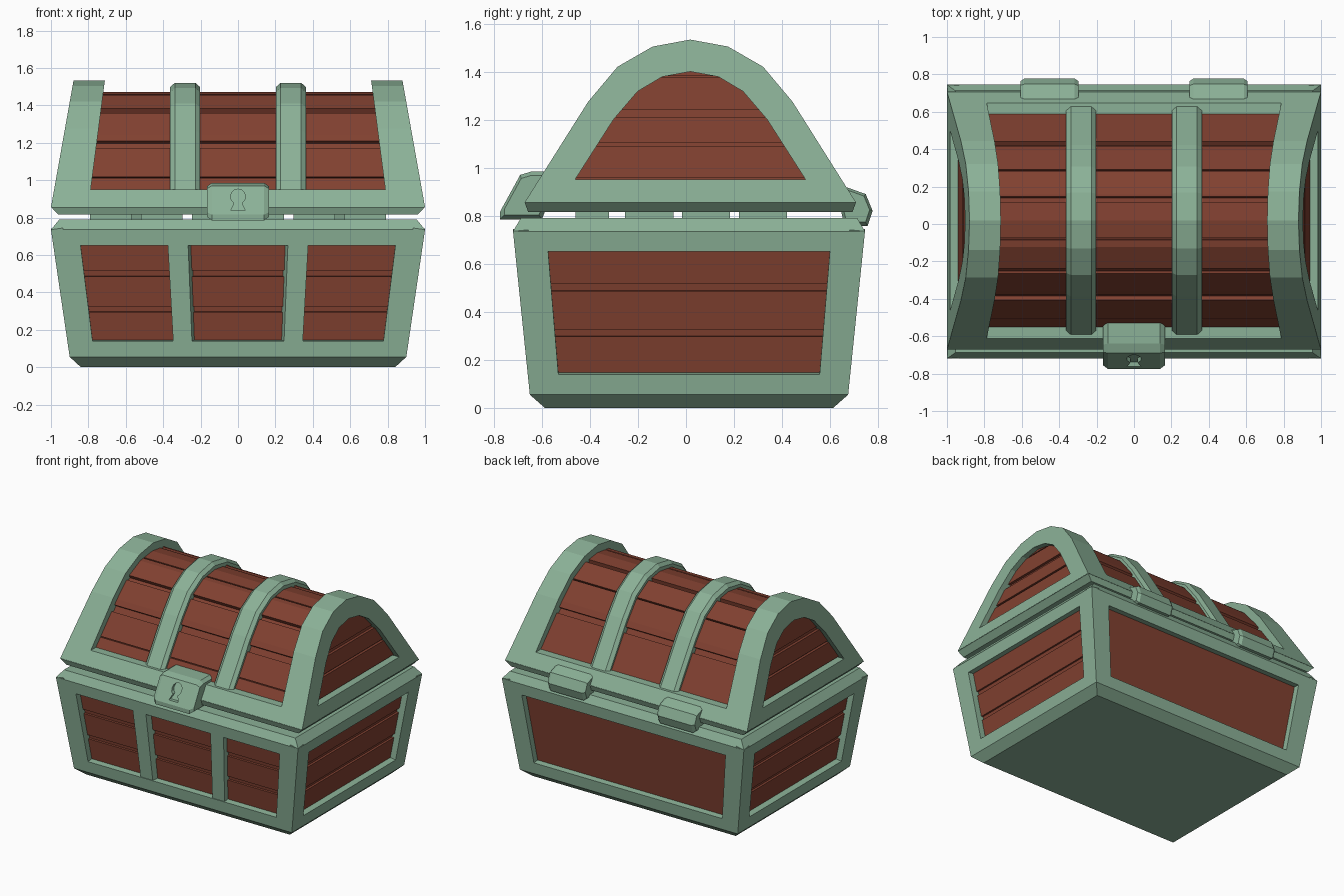
import bpy, bmesh, math
from mathutils import Vector

if "Cube" in bpy.data.objects:
    bpy.data.objects.remove(bpy.data.objects["Cube"])


def material(name, rgb):
    m = bpy.data.materials.new(name)
    m.use_nodes = True
    m.diffuse_color = (*rgb, 1)
    m.node_tree.nodes["Principled BSDF"].inputs["Base Color"].default_value = (*rgb, 1)
    return m


GREEN = material("sage green", (0.26, 0.44, 0.31))
RED = material("red wood", (0.22, 0.052, 0.03))


def loft(name, loops, mat, cyclic=False):
    """Join equal closed loops in order; cap the ends, or close into a ring."""
    bm = bmesh.new()
    rows = [[bm.verts.new(p) for p in loop] for loop in loops]
    n = len(rows[0])
    pairs = list(zip(rows, rows[1:]))
    if cyclic:
        pairs.append((rows[-1], rows[0]))
    else:
        bm.faces.new(rows[0])
        bm.faces.new(rows[-1])
    for a, b in pairs:
        for i in range(n):
            j = (i + 1) % n
            bm.faces.new((a[i], a[j], b[j], b[i]))
    bmesh.ops.recalc_face_normals(bm, faces=bm.faces)
    mesh = bpy.data.meshes.new(name)
    bm.to_mesh(mesh)
    bm.free()
    mesh.materials.append(mat)
    obj = bpy.data.objects.new(name, mesh)
    bpy.context.collection.objects.link(obj)
    return obj


def along_x(pts, x):
    """Place a (y, z) profile at x, a number or a function of z."""
    return [(x(z) if callable(x) else x, y, z) for y, z in pts]


def shrink(pts, k, centre):
    return [tuple(c + (p - c) * k for p, c in zip(pt, centre)) for pt in pts]


# ---------- base ----------
YB = 0.0125
CORNERS = [(-1, -1), (1, -1), (1, 1), (-1, 1)]


def level(z, hx, hy, yc=YB):
    return [Vector((sx * hx, yc + sy * hy, z)) for sx, sy in CORNERS]


foot, low = level(0, 0.84, 0.60), level(0.055, 0.9, 0.6625)
high, rim = level(0.735, 1.0, 0.7325), level(0.79, 0.955, 0.70)
loft("base_bottom", [foot, low], GREEN)
loft("base_rim", [high, rim], GREEN)


def wall_rect(i, u0, u1, v0, v1, depth):
    """Rectangle on base wall i in wall fractions, pushed inward by depth."""
    j = (i + 1) % 4
    a, b, c, d = low[i], low[j], high[j], high[i]
    n = (b - a).cross(d - a).normalized()
    return [a.lerp(b, u).lerp(d.lerp(c, u), v) - n * depth
            for u, v in ((u0, v0), (u1, v0), (u1, v1), (u0, v1))]


V0, V1 = 0.125, 0.875
for i, side in enumerate(("front", "left", "back", "right")):
    m = 0.095 if i % 2 else 0.074
    loft(f"base_{side}_frame", [
        wall_rect(i, 0, 1, 0, 1, 0), wall_rect(i, m, 1 - m, V0, V1, 0),
        wall_rect(i, m, 1 - m, V0, V1, 0.065), wall_rect(i, 0, 1, 0, 1, 0.065)],
        GREEN, cyclic=True)
    loft(f"base_{side}_backing", [wall_rect(i, 0.05, 0.95, 0.08, 0.92, d)
                                  for d in (0.06, 0.09)], RED)
    if side == "back":
        spans = [(V0, V1)]
    else:
        spans = [(V0, 0.346), (0.39, 0.625), (0.672, V1)]
    for k, (a, b) in enumerate(spans):
        loft(f"base_{side}_plank_{k + 1}", [wall_rect(i, m, 1 - m, a, b, d)
                                            for d in (0.045, 0.07)], RED)

# Upright straps on the base front
for s, side in ((-1, "right"), (1, "left")):
    spans = [sorted(0.5 + s * e / 2 for e in pair)
             for pair in ((0.27, 0.38), (0.25, 0.38))]
    loft(f"base_strap_{side}", [wall_rect(0, *sp, V0 - 0.01, V1 + 0.01, d)
                                for sp, d in zip(spans, (0.005, 0.06))], GREEN)

# Spacers between base and lid
for ix in range(6):
    for iy in range(4):
        x, y = -0.68 + ix * 0.272, -0.39 + iy * 0.237
        w = 0.1 if iy else 0.07
        loft("lid_spacer", [[(x + sx * 0.11, y + sy * w, z) for sx, sy in CORNERS]
                            for z in (0.77, 0.83)], GREEN)

# ---------- lid ----------
YL = 0.018
CENTRE = (YL, 0.9)


def arch(half):
    """Mirror a half profile, given from foot to crown, into a full arch."""
    return [(YL - h, z) for h, z in half] + [(YL + h, z) for h, z in half[-2::-1]]


OUTER = arch([(0.69, 0.855), (0.425, 1.275), (0.303, 1.42), (0.157, 1.504), (0, 1.533)])
HOLE = [(0.48, 0.95), (0.32, 1.2), (0.22, 1.317), (0.118, 1.378), (0, 1.4)]
WOOD = arch([(0.57, 0.95), (0.375, 1.245), (0.27, 1.375), (0.14, 1.45), (0, 1.47)])
STRAP = arch([(0.61, 0.95), (0.405, 1.265), (0.29, 1.41), (0.15, 1.492), (0, 1.52)])

loft("lid_lip", [level(0.815, 0.96, 0.675, YL), level(0.857, 1.0, 0.69, YL)], GREEN)
for s, side in ((-1, "front"), (1, "back")):
    bar = [(YL + s * h, z) for h, z in
           ((0.69, 0.855), (0.63, 0.95), (0.54, 0.95), (0.54, 0.855))]
    loft(f"lid_{side}_rail", [along_x(bar, -0.85), along_x(bar, 0.85)], GREEN)


def half_width(z):
    for (h0, z0), (h1, z1) in zip(HOLE, HOLE[1:]):
        if z0 <= z <= z1:
            return h0 + (h1 - h0) * (z - z0) / (z1 - z0)


def hole_slice(z0, z1):
    right = [(half_width(z0), z0)] + [p for p in HOLE if z0 < p[1] < z1]
    right.append((max(half_width(z1), 0.01), z1))
    return [(YL + h, z) for h, z in right] + [(YL - h, z) for h, z in reversed(right)]


# Leaning end arches with planked panels
for s, side in ((-1, "right"), (1, "left")):
    def lean(depth):
        return lambda z: s * (1 - 0.178 * (z - 0.855) - depth)

    def inner(z):
        return s * (0.80 - 0.13 * (z - 0.855))

    hole = arch(HOLE)
    loft(f"lid_{side}_arch", [along_x(OUTER, lean(0)), along_x(hole, lean(0)),
                              along_x(hole, inner), along_x(OUTER, inner)],
         GREEN, cyclic=True)
    loft(f"lid_{side}_backing", [along_x(hole, lean(0.06)), along_x(hole, lean(0.1))], RED)
    for k, (a, b) in enumerate(((0.96, 1.09), (1.105, 1.21), (1.24, 1.375), (1.382, 1.4))):
        part = hole_slice(a, b)
        loft(f"lid_{side}_plank_{k + 1}",
             [along_x(part, lean(0.04)), along_x(part, lean(0.07))], RED)

# Curved lid core and its planks
core = shrink(WOOD, 0.95, CENTRE)
loft("lid_core", [along_x(core, -0.82), along_x(core, 0.82)], RED)


def stretch(pts, f0, f1):
    """Part of a polyline between two fractions of its length."""
    run = [0]
    for a, b in zip(pts, pts[1:]):
        run.append(run[-1] + math.dist(a, b))

    def at(s):
        k = max(i for i in range(len(pts) - 1) if run[i] <= s)
        t = (s - run[k]) / (run[k + 1] - run[k])
        return tuple(p + (q - p) * t for p, q in zip(pts[k], pts[k + 1]))

    s0, s1 = f0 * run[-1], f1 * run[-1]
    return [at(s0)] + [p for p, r in zip(pts, run) if s0 < r < s1] + [at(s1)]


grooves = [(0.046, 0.05), (0.163, 0.192), (0.308, 0.33), (0.436, 0.442),
           (0.56, 0.58), (0.677, 0.683), (0.81, 0.835)]
starts = [0] + [g[1] for g in grooves]
ends = [g[0] for g in grooves] + [1]
for k, (a, b) in enumerate(zip(starts, ends)):
    top = stretch(WOOD, a, b)
    slab = top + shrink(top, 0.9, CENTRE)[::-1]
    loft(f"lid_plank_{k + 1}", [along_x(slab, -0.82), along_x(slab, 0.82)], RED)

# Chamfered straps over the lid
edge = shrink(STRAP, 0.965, CENTRE)
for s, side in ((-1, "right"), (1, "left")):
    loft(f"lid_strap_{side}", [along_x(p, s * 0.283 + dx) for p, dx in
                               ((edge, -0.08), (STRAP, -0.055), (STRAP, 0.055), (edge, 0.08))],
         GREEN)


# ---------- fittings ----------
def fitting(name, profile, x, half, bevel):
    c = [sum(v) / len(profile) for v in zip(*profile)]
    small = shrink(profile, 0.82, c)
    return loft(name, [along_x(p, x + dx) for p, dx in
                       ((small, -half), (profile, bevel - half),
                        (profile, half - bevel), (small, half))], GREEN)


lock = fitting("lock", [(-0.775, 0.785), (-0.775, 0.815), (-0.69, 0.97), (-0.64, 0.985),
                        (-0.52, 0.985), (-0.60, 0.785)], 0, 0.165, 0.025)
for s, side in ((-1, "right"), (1, "left")):
    fitting(f"hinge_{side}", [(0.62, 0.93), (0.673, 0.917), (0.748, 0.89), (0.777, 0.82),
                              (0.756, 0.757), (0.66, 0.757)], s * 0.452, 0.155, 0.02)

# Keyhole cut into the sloping lock face
angles = [math.radians(-60 + 30 * i) for i in range(11)]
key = [(0.04 * math.cos(a), 0.912 + 0.04 * math.sin(a)) for a in angles]
key += [(-0.038, 0.838), (0.038, 0.838)]
cutter = loft("keyhole_cutter", [[(x, -0.775 + (z - 0.815) * 0.548 + d, z) for x, z in key]
                                 for d in (-0.05, 0.025)], GREEN)
cutter.hide_render = True
cutter.display_type = 'WIRE'
cut = lock.modifiers.new("keyhole", 'BOOLEAN')
cut.operation = 'DIFFERENCE'
cut.solver = 'EXACT'
cut.object = cutter
